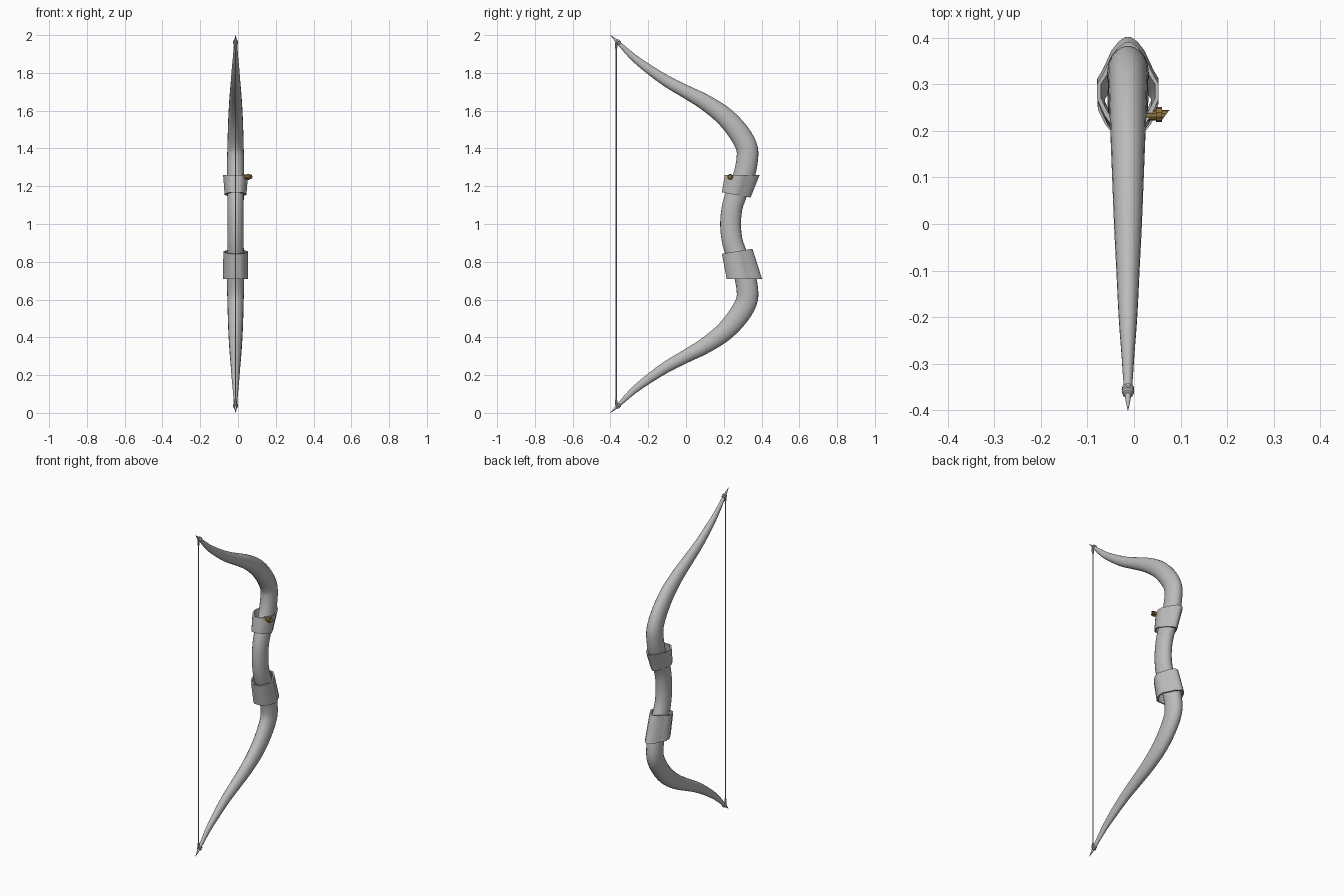
import bpy, bmesh, math
from mathutils import Vector

if "Cube" in bpy.data.objects:
    bpy.data.objects.remove(bpy.data.objects["Cube"])

CX = -0.013  # bow plane in x


def material(name, rgb):
    m = bpy.data.materials.new(name)
    m.diffuse_color = (*rgb, 1)
    m.use_nodes = True
    m.node_tree.nodes["Principled BSDF"].inputs["Base Color"].default_value = m.diffuse_color
    return m


GREY = material("grey", (0.5, 0.5, 0.5))
BROWN = material("brown", (0.27, 0.17, 0.055))


def loft(name, rings, mat, closed=False, angle=35):
    """Skin a list of equal-length rings; cap the ends unless closed in a loop."""
    bm = bmesh.new()
    vs = [[bm.verts.new(p) for p in r] for r in rings]
    n = len(vs[0])
    pairs = list(zip(vs, vs[1:])) + ([(vs[-1], vs[0])] if closed else [])
    for a, b in pairs:
        for i in range(n):
            j = (i + 1) % n
            bm.faces.new((a[i], a[j], b[j], b[i]))
    if not closed:
        bm.faces.new(vs[0])
        bm.faces.new(vs[-1])
    bmesh.ops.recalc_face_normals(bm, faces=bm.faces[:])
    me = bpy.data.meshes.new(name)
    bm.to_mesh(me)
    bm.free()
    me.materials.append(mat)
    ob = bpy.data.objects.new(name, me)
    bpy.context.collection.objects.link(ob)
    bpy.ops.object.select_all(action='DESELECT')
    ob.select_set(True)
    bpy.context.view_layer.objects.active = ob
    bpy.ops.object.shade_smooth_by_angle(angle=math.radians(angle))
    return ob


def catmull(pts, steps):
    """Smooth curve through tuples of any size."""
    pts = [Vector(p) for p in pts]
    out = []
    for i in range(len(pts) - 1):
        p0, p1, p2 = pts[max(i - 1, 0)], pts[i], pts[i + 1]
        p3 = pts[min(i + 2, len(pts) - 1)]
        for s in range(steps):
            t = s / steps
            out.append(0.5 * (2 * p1 + (p2 - p0) * t + (2 * p0 - 5 * p1 + 4 * p2 - p3) * t * t
                              + (3 * p1 - p0 - 3 * p2 + p3) * t ** 3))
    return out + [pts[-1]]


# Bow body: y, z, half depth in the bow plane, half width in x
half = [(-0.40, 2.0, 0.0008, 0.0008), (-0.36, 1.962, 0.009, 0.008), (-0.28, 1.884, 0.018, 0.014),
        (-0.2, 1.822, 0.024, 0.020), (-0.1, 1.755, 0.030, 0.025), (0, 1.700, 0.035, 0.030),
        (0.1, 1.645, 0.042, 0.034), (0.2, 1.573, 0.050, 0.038), (0.275, 1.49, 0.055, 0.041),
        (0.32, 1.41, 0.057, 0.043), (0.324, 1.34, 0.057, 0.045), (0.305, 1.25, 0.057, 0.045),
        (0.272, 1.17, 0.056, 0.044), (0.245, 1.09, 0.055, 0.043)]
path = half + [(0.236, 1.0, 0.055, 0.042)] + [(y, 2 - z, d, w) for y, z, d, w in reversed(half)]
curve = catmull(path, 5)
rings = []
for i, p in enumerate(curve):
    a, b = curve[max(i - 1, 0)], curve[min(i + 1, len(curve) - 1)]
    t = Vector((0, b[0] - a[0], b[1] - a[1])).normalized()
    nrm = Vector((0, t.z, -t.y))
    c = Vector((CX, p[0], p[1]))
    rings.append([c + nrm * math.cos(u) * p[2] + Vector((math.sin(u) * p[3], 0, 0))
                  for u in (k * math.tau / 20 for k in range(20))])
loft("bow_body", rings, GREY)

# Wrapped bands: bell-shaped outline (fraction front-to-back, half width)
OUTLINE = [(0, 0.022), (0.03, 0.034), (0.15, 0.05), (0.34, 0.066), (0.52, 0.066), (0.61, 0.056),
           (0.71, 0.047), (0.84, 0.036), (0.95, 0.02), (1, 0.006)]


def band_ring(back, front, scale, inset):
    b, f = Vector((0, *back)), Vector((0, *front))
    d = (f - b).normalized() * inset
    b, f = b + d, f - d
    side = [(b.lerp(f, t), max(w * scale - inset, 0.003)) for t, w in OUTLINE]
    return ([p + Vector((CX + w, 0, 0)) for p, w in side]
            + [p + Vector((CX - w, 0, 0)) for p, w in reversed(side)])


def band(name, top, bottom):
    loft(name, [band_ring(*bottom, 0), band_ring(*top, 0),
                band_ring(*top, 0.008), band_ring(*bottom, 0.008)], GREY, closed=True)


band("upper_band", ((0.205, 1.26), (0.39, 1.26), 1.0), ((0.19, 1.168), (0.342, 1.14), 0.87))
band("lower_band", ((0.19, 0.842), (0.352, 0.869), 0.98), ((0.215, 0.71), (0.402, 0.71), 1.0))


def circle(c, u, v, r, n):
    return [c + (u * math.cos(k * math.tau / n) + v * math.sin(k * math.tau / n)) * r for k in range(n)]


X, Y, Z = Vector((1, 0, 0)), Vector((0, 1, 0)), Vector((0, 0, 1))

# Bowstring
loft("bowstring", [circle(Vector((CX, -0.37, z)), X, Y, 0.0035, 8) for z in (0.035, 1.965)], GREY)

# String knots around each tip
for label, s in (("upper", 1), ("lower", -1)):
    axis = Vector((0, -0.72, 0.69 * s)).normalized()
    side = axis.cross(X)
    c = Vector((CX, -0.358, 1 + 0.962 * s))
    prof = [(-0.012, 0.008), (-0.009, 0.013), (-0.002, 0.0135), (0.001, 0.011),
            (0.004, 0.0135), (0.010, 0.012), (0.013, 0.007)]
    loft(label + "_string_knot", [circle(c + axis * h, X, side, r, 10) for h, r in prof], GREY)
    loft(label + "_string_loop", [circle(Vector((CX, -0.37, 1 + s * z)), X, Y, r, 8)
                                  for z, r in ((0.925, 0.004), (0.94, 0.007), (0.96, 0.007))], GREY)

# Arrow rest: peg with slanted end, plus a collar
peg = []
for x, slant in ((0.02, 0), (0.068, 0.75)):
    peg.append([p + X * slant * (p.y - 0.234)
                for p in circle(Vector((x, 0.234, 1.25)), Y, Z, 0.0115, 10)])
loft("arrow_rest_peg", peg, BROWN)
loft("arrow_rest_collar", [circle(Vector((x, 0.235, 1.249)), Y, Z, 0.016, 10) for x in (0.047, 0.06)], BROWN)
